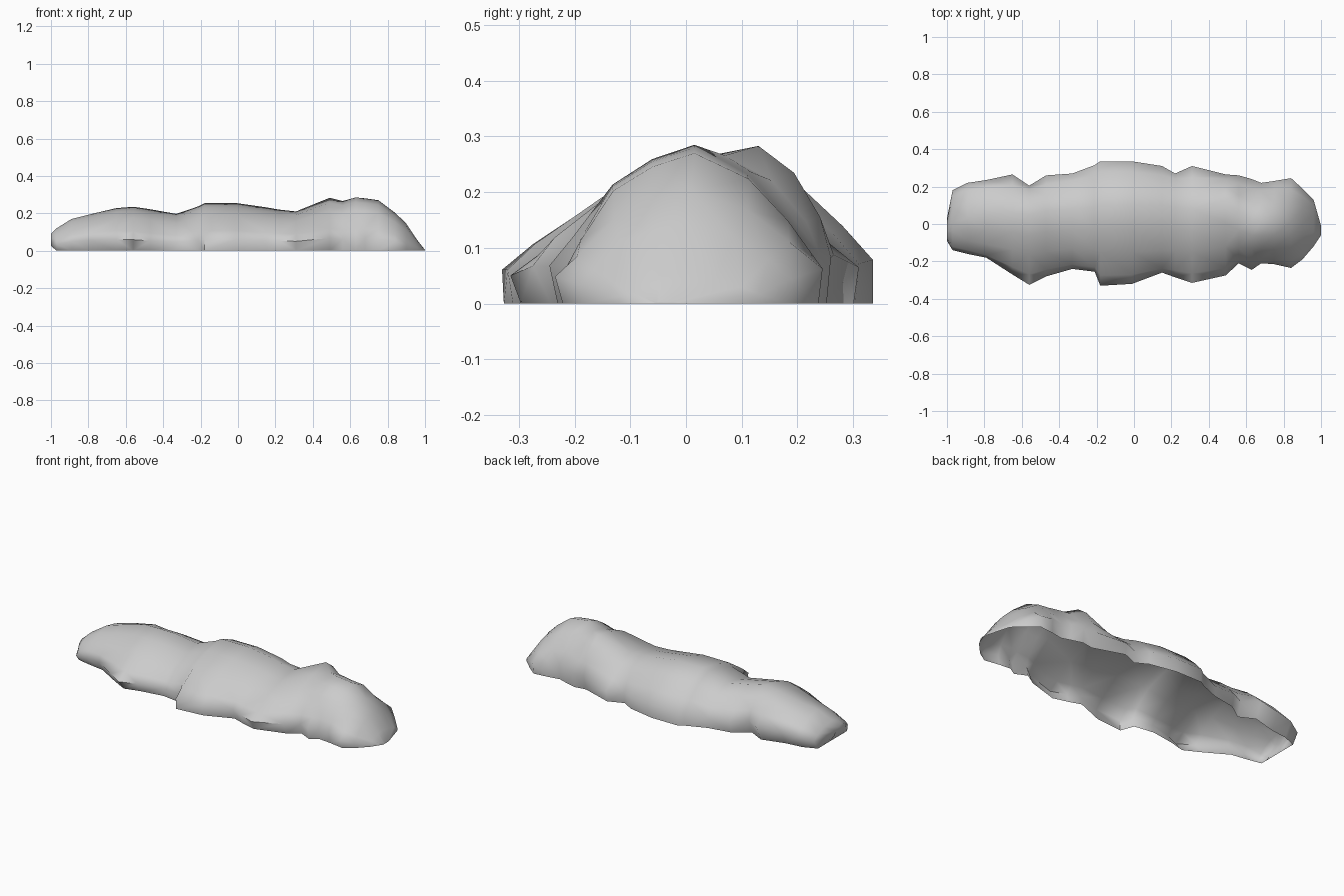
import bpy, bmesh

# Stations along the mound: x, front y, back y, crest y, crest height, foot tuck
STATIONS = [
    (-1.00, -0.09, 0.03, -0.04, 0.09, 0.9),
    (-0.97, -0.14, 0.18, 0.01, 0.12, 0.82),
    (-0.89, -0.16, 0.22, 0.03, 0.170, 0.82),
    (-0.79, -0.18, 0.235, 0.05, 0.195, 0.82),
    (-0.65, -0.27, 0.265, 0.06, 0.228, 0.85),
    (-0.56, -0.325, 0.205, 0.05, 0.235, 0.85),
    (-0.47, -0.28, 0.26, 0.07, 0.222, 0.9),
    (-0.33, -0.24, 0.27, 0.08, 0.197, 0.96),
    (-0.21, -0.255, 0.315, 0.09, 0.238, 0.97),
    (-0.18, -0.33, 0.335, 0.10, 0.254, 0.99),
    (-0.01, -0.32, 0.335, 0.10, 0.255, 0.97),
    (0.15, -0.26, 0.31, 0.10, 0.232, 0.95),
    (0.22, -0.285, 0.27, 0.09, 0.220, 0.95),
    (0.31, -0.315, 0.31, 0.08, 0.210, 0.94),
    (0.49, -0.275, 0.265, 0.13, 0.283, 0.88),
    (0.56, -0.21, 0.26, 0.07, 0.266, 0.94),
    (0.63, -0.245, 0.24, 0.015, 0.285, 0.94),
    (0.68, -0.21, 0.22, 0.015, 0.28, 0.95),
    (0.75, -0.215, 0.23, 0.015, 0.27, 0.96),
    (0.84, -0.235, 0.245, 0.01, 0.203, 0.94),
    (0.90, -0.19, 0.19, 0.0, 0.145, 0.96),
    (0.96, -0.12, 0.13, -0.01, 0.055, 1.0),
    (1.00, -0.06, -0.01, -0.04, 0.004, 1.0),
]


def section(k):
    """Open arch from the front foot, over the crest, to the back foot."""
    x, yf, yb, yc, h, tuck = STATIONS[k]
    uf, ub = yf, yb
    # upper slopes follow a smoothed outline, so notches stay near the foot
    if 2 < k < len(STATIONS) - 3:
        near = STATIONS[k - 1:k + 2]
        uf = sum(s[1] for s in near) / 3
        ub = (sum(s[2] for s in near) / 3 + yb) / 2
    end = 0.03 if x < -0.99 else 0.0
    # the left end bulges higher at the back than the rest
    bulge = min(1, max(0, (-0.5 - x) / 0.25))
    return [
        (x + end, yf * tuck, 0),
        (x, yf, (0.24 + 0.05 * bulge) * h),
        (x, (yf + uf) * 0.435, (0.42 + 0.08 * bulge) * h),
        (x, yc + (uf - yc) * 0.62, 0.75 * h),
        (x, yc + (uf - yc) * 0.32, 0.91 * h),
        (x, yc, h),
        (x, yc + (ub - yc) * 0.45, (0.83 + 0.06 * bulge) * h),
        (x, yc + (ub - yc) * 0.78, (0.55 + 0.15 * bulge) * h),
        (x, yb, (0.31 + 0.15 * bulge) * h),
        (x + end, yb * min(1, tuck + 0.03 - 0.06 * bulge), 0),
    ]


# Rocky mound shell, open underneath
bm = bmesh.new()
rows = [[bm.verts.new(p) for p in section(k)] for k in range(len(STATIONS))]
for a, b in zip(rows, rows[1:]):
    for i in range(len(a) - 1):
        bm.faces.new((a[i], b[i], b[i + 1], a[i + 1]))
bm.faces.new(rows[0])
bm.faces.new(rows[-1][::-1])
bmesh.ops.recalc_face_normals(bm, faces=bm.faces)
bmesh.ops.triangulate(bm, faces=bm.faces)

mesh = bpy.data.meshes.new("rock_mound")
bm.to_mesh(mesh)
bm.free()
mound = bpy.data.objects.new("rock_mound", mesh)
bpy.context.collection.objects.link(mound)
bpy.context.view_layer.objects.active = mound
mound.select_set(True)
bpy.ops.object.shade_smooth_by_angle(angle=1.2)
